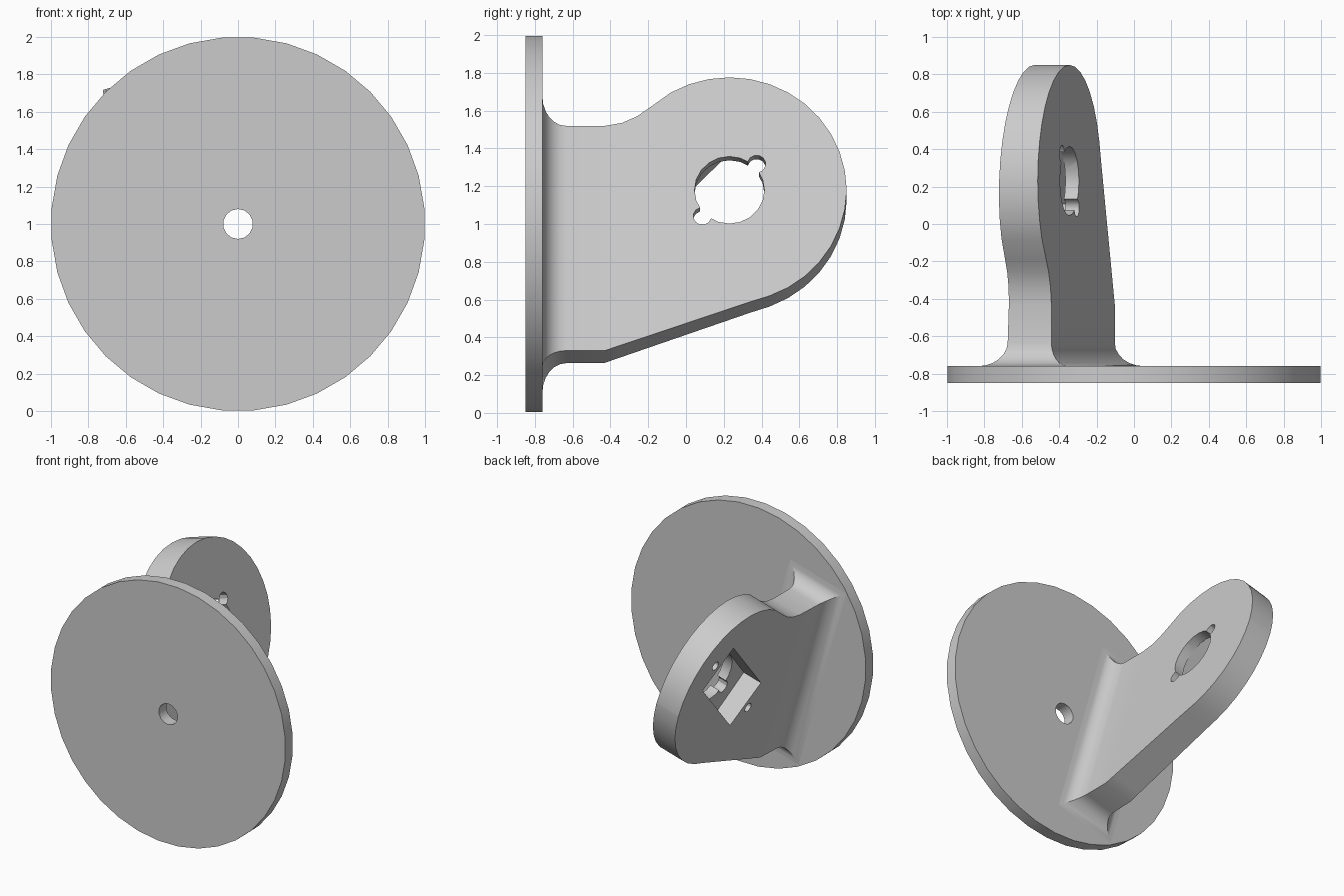
import bpy, bmesh
from math import sin, cos, radians, sqrt, pi
from mathutils import Matrix, Vector

if "Cube" in bpy.data.objects:
    bpy.data.objects.remove(bpy.data.objects["Cube"])

grey = bpy.data.materials.new("light grey")
grey.use_nodes = True
GREY = (0.6, 0.6, 0.6, 1)
grey.diffuse_color = GREY
grey.node_tree.nodes["Principled BSDF"].inputs["Base Color"].default_value = GREY

# Frame of the tilted arm: Y runs along it, UP across it, OUT from its right face
TILT = radians(15.9)
UP = Vector((-sin(TILT), 0, cos(TILT)))
OUT = Vector((cos(TILT), 0, sin(TILT)))
EYE_Y, EYE_R = 0.23, 0.62
CENTRE = Vector((-0.345, 0, 1.18))
FRAME = Matrix.Translation(CENTRE + Vector((0, EYE_Y, 0))) @ Matrix(
    (Vector((0, 1, 0)), UP, OUT)).transposed().to_4x4()


def make(name, bm):
    bmesh.ops.recalc_face_normals(bm, faces=bm.faces)
    mesh = bpy.data.meshes.new(name)
    bm.to_mesh(mesh)
    bm.free()
    mesh.materials.append(grey)
    ob = bpy.data.objects.new(name, mesh)
    bpy.context.collection.objects.link(ob)
    return ob


def cylinder(name, radius, depth, sides, matrix):
    bm = bmesh.new()
    bmesh.ops.create_cone(bm, cap_ends=True, segments=sides, radius1=radius,
                          radius2=radius, depth=depth, matrix=matrix)
    return make(name, bm)


def activate(ob):
    bpy.ops.object.select_all(action="DESELECT")
    ob.select_set(True)
    bpy.context.view_layer.objects.active = ob


def cut(ob, cutter):
    activate(ob)
    mod = ob.modifiers.new("cut", "BOOLEAN")
    mod.operation, mod.solver, mod.object = "DIFFERENCE", "EXACT", cutter
    bpy.ops.object.modifier_apply(modifier=mod.name)
    bpy.data.objects.remove(cutter)


# Round base plate with a centre hole
facing = Matrix.Translation((0, -0.805, 1)) @ Matrix.Rotation(pi / 2, 4, "X")
plate = cylinder("base_plate", 1, 0.09, 36, facing @ Matrix.Rotation(radians(5), 4, "Z"))
cut(plate, cylinder("plate_hole", 0.08, 0.4, 14, facing))


# Arm: rectangular sections lofted along y, as (y, top, bottom, flare)
def round_edge(y):
    return sqrt(max(EYE_R ** 2 - (y - EYE_Y) ** 2, 0.0001))


def lower_edge(y):
    if y > 0.42:
        return -round_edge(y)
    return max(-0.884, -0.884 + (y + 0.43) * 0.349)


ROOT, FILLET, TOP = -0.635, 0.125, 0.353
sections = [(-0.8, TOP, -0.884, FILLET)]
for a in range(90, -1, -15):
    sections.append((ROOT - FILLET * sin(radians(a)), TOP, -0.884,
                     FILLET * (1 - cos(radians(a)))))
for y, top in ((-0.43, TOP), (-0.34, 0.369), (-0.26, 0.405), (-0.19, 0.455)):
    sections.append((y, top, lower_edge(y), 0))
for a in range(120, -1, -10):
    y = EYE_Y + EYE_R * cos(radians(a))
    sections.append((y, round_edge(y), lower_edge(y), 0))

bm = bmesh.new()
rings = []
for y, top, bottom, flare in sections:
    thick = 0.222 - 0.033 * y
    corners = ((top + flare, flare), (bottom - flare, flare),
               (bottom - flare, -thick - flare), (top + flare, -thick - flare))
    rings.append([bm.verts.new(CENTRE + Vector((0, y, 0)) + UP * q + OUT * n)
                  for q, n in corners])
for r, s in zip(rings, rings[1:]):
    for i in range(4):
        j = (i + 1) % 4
        bm.faces.new((r[i], r[j], s[j], s[i]))
bm.faces.new(rings[0])
bm.faces.new(rings[-1])
arm = make("arm", bm)

# Rectangular pocket sunk into the left face, on the diagonal
diagonal = FRAME @ Matrix.Rotation(pi / 4, 4, "Z")
bm = bmesh.new()
bmesh.ops.create_cube(bm, size=1, matrix=diagonal @ Matrix.Translation((0, 0, -0.225))
                      @ Matrix.Diagonal((0.72, 0.37, 0.3, 1)))
cut(arm, make("pocket", bm))

# Round opening with two ears, and two blind screw holes
cut(arm, cylinder("opening", 0.185, 0.8, 20, FRAME))
for side in (-1, 1):
    cut(arm, cylinder("ear", 0.048, 0.8, 12,
                      diagonal @ Matrix.Translation((side * 0.203, 0, 0))))
    cut(arm, cylinder("screw_hole", 0.035, 0.3, 12,
                      diagonal @ Matrix.Translation((side * 0.43, 0, -0.225))))

for ob in (plate, arm):
    activate(ob)
    bpy.ops.object.shade_smooth_by_angle(angle=radians(30))
